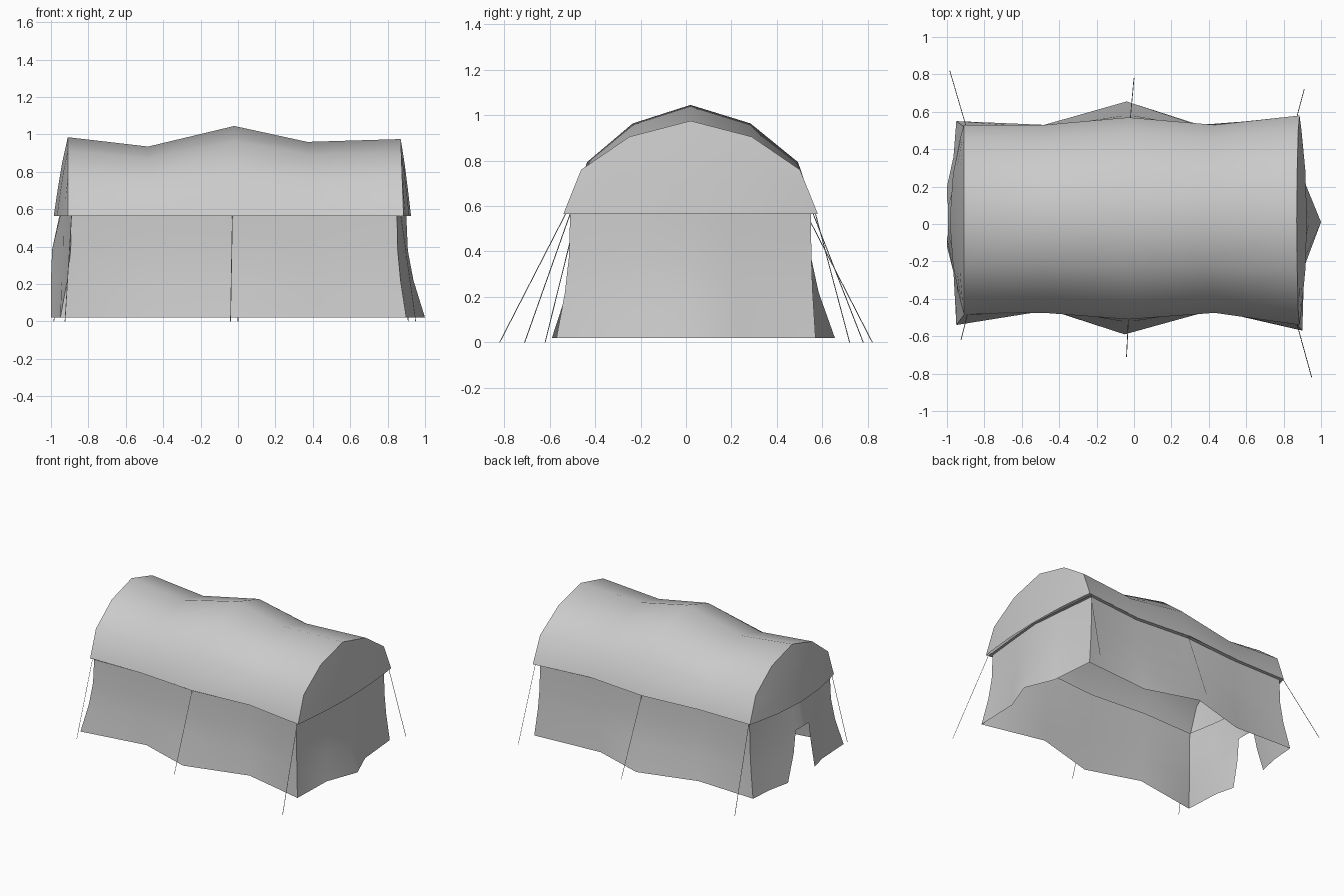
import bpy, bmesh, math
from mathutils import Vector

cube = bpy.data.objects.get("Cube")
if cube:
    bpy.data.objects.remove(cube)

canvas = bpy.data.materials.new("grey canvas")
canvas.use_nodes = True
canvas.diffuse_color = (0.6, 0.6, 0.6, 1)
canvas.node_tree.nodes["Principled BSDF"].inputs["Base Color"].default_value = (0.6, 0.6, 0.6, 1)

EAVE, MID = 0.565, 0.02


def finish(bm, name, angle):
    """Weld, orient and shade a part."""
    bmesh.ops.remove_doubles(bm, verts=bm.verts, dist=0.001)
    bmesh.ops.dissolve_degenerate(bm, edges=bm.edges, dist=0.0005)
    bmesh.ops.recalc_face_normals(bm, faces=bm.faces)
    mesh = bpy.data.meshes.new(name)
    bm.to_mesh(mesh)
    bm.free()
    mesh.materials.append(canvas)
    obj = bpy.data.objects.new(name, mesh)
    bpy.context.collection.objects.link(obj)
    bpy.ops.object.select_all(action='DESELECT')
    obj.select_set(True)
    bpy.context.view_layer.objects.active = obj
    bpy.ops.object.shade_smooth_by_angle(angle=math.radians(angle))
    return obj


def grid(bm, rows, closed=False, skip=()):
    """Skin rows of points; skip holds (row, column) cells left open."""
    vs = [[bm.verts.new(p) for p in row] for row in rows]
    n = len(rows[0])
    for i in range(len(rows) - 1):
        for j in range(n if closed else n - 1):
            if (i, j) not in skip:
                k = (j + 1) % n
                bm.faces.new((vs[i][j], vs[i][k], vs[i + 1][k], vs[i + 1][j]))


# Sagging roof: ridge x, eave x, front y, back y, ridge height
stations = [(-0.91, -0.91, -0.48, 0.53, 0.985),
            (-0.48, -0.48, -0.475, 0.53, 0.935),
            (-0.02, -0.03, -0.51, 0.57, 1.045),
            (0.37, 0.43, -0.475, 0.53, 0.96),
            (0.87, 0.885, -0.54, 0.58, 0.975)]
arch = [(-1, 0), (-0.86, 0.475), (-0.48, 0.83), (0, 1), (0.48, 0.83), (0.86, 0.475), (1, 0)]


def section(ridge_x, eave_x, front, back, top):
    points = []
    for side, rise in arch:
        half = back - MID if side > 0 else MID - front
        points.append(Vector((eave_x + (ridge_x - eave_x) * rise,
                              MID + side * half, EAVE + (top - EAVE) * rise)))
    return points


bm = bmesh.new()
sections = [section(*s) for s in stations]
grid(bm, sections)

# Gable ends, bulging out towards the middle of the eave
for rim, bulge in ((sections[0], -0.075), (sections[-1], 0.04)):
    rows = []
    for t in (0, 0.33, 0.67, 1):
        row = []
        for p, (side, rise) in zip(rim, arch):
            x = rim[0].x + (p.x - rim[0].x) * t
            row.append((x + bulge * (1 - side * side) * (1 - t) ** 0.8,
                        p.y, EAVE + (p.z - EAVE) * t))
        rows.append(row)
    grid(bm, rows)
finish(bm, "roof", 42)

# Walls, anticlockwise: top x, y, bottom x, y
wall = [(-0.89, -0.46, -0.95, -0.54),
        (-0.47, -0.45, -0.45, -0.46),
        (-0.03, -0.485, -0.05, -0.59),
        (0.42, -0.45, 0.42, -0.46),
        (0.85, -0.51, 0.9, -0.57),
        (0.88, -0.22, 0.91, -0.23),
        (0.9, 0.01, 1.0, 0.01),
        (0.88, 0.22, 0.91, 0.23),
        (0.845, 0.55, 0.88, 0.57),
        (0.4, 0.505, 0.35, 0.53),
        (-0.02, 0.54, -0.04, 0.655),
        (-0.48, 0.505, -0.48, 0.53),
        (-0.89, 0.505, -0.95, 0.55),
        (-0.93, 0.3, -0.965, 0.36),
        (-0.95, 0.09, -1.0, 0.2),
        (-0.955, 0.02, -1.0, 0.04),
        (-0.95, -0.05, -1.0, -0.12),
        (-0.93, -0.25, -0.965, -0.26)]
door = (14, 15, 16)

# Narrow soffit ring, then the flaring wall rows
rows = [[(x * 1.02, MID + (y - MID) * 1.05, EAVE + 0.002) for x, y, _, _ in wall]]
for z, flare in ((EAVE, 0), (0.38, 0.08), (0.22, 0.38), (0.02, 1)):
    row = []
    for j, (tx, ty, bx, by) in enumerate(wall):
        fx = min(1, flare * 11) if j in door else flare
        row.append((tx + (bx - tx) * fx, ty + (by - ty) * flare, z))
    rows.append(row)
bm = bmesh.new()
opening = {(i, j) for i in (2, 3) for j in door[:2]}
grid(bm, rows, closed=True, skip=opening)
finish(bm, "walls", 42)

# Guy ropes from the eaves to the ground
ropes = {"front_right_rope": ((-0.89, -0.48), (-0.925, -0.62)),
         "front_middle_rope": ((-0.03, -0.51), (-0.04, -0.71)),
         "front_left_rope": ((0.87, -0.53), (0.95, -0.82)),
         "back_left_rope": ((0.87, 0.57), (0.91, 0.72)),
         "back_middle_rope": ((-0.02, 0.56), (0.0, 0.78)),
         "back_right_rope": ((-0.9, 0.53), (-0.985, 0.82))}
for name, (top, foot) in ropes.items():
    a, b = Vector((*top, EAVE)), Vector((*foot, 0.0))
    bm = bmesh.new()
    bmesh.ops.create_cone(bm, cap_ends=True, segments=4, radius1=0.002, radius2=0.002,
                          depth=(b - a).length)
    bmesh.ops.rotate(bm, verts=bm.verts, matrix=(a - b).to_track_quat('Z', 'Y').to_matrix())
    bmesh.ops.translate(bm, verts=bm.verts, vec=(a + b) / 2)
    finish(bm, name, 30)
